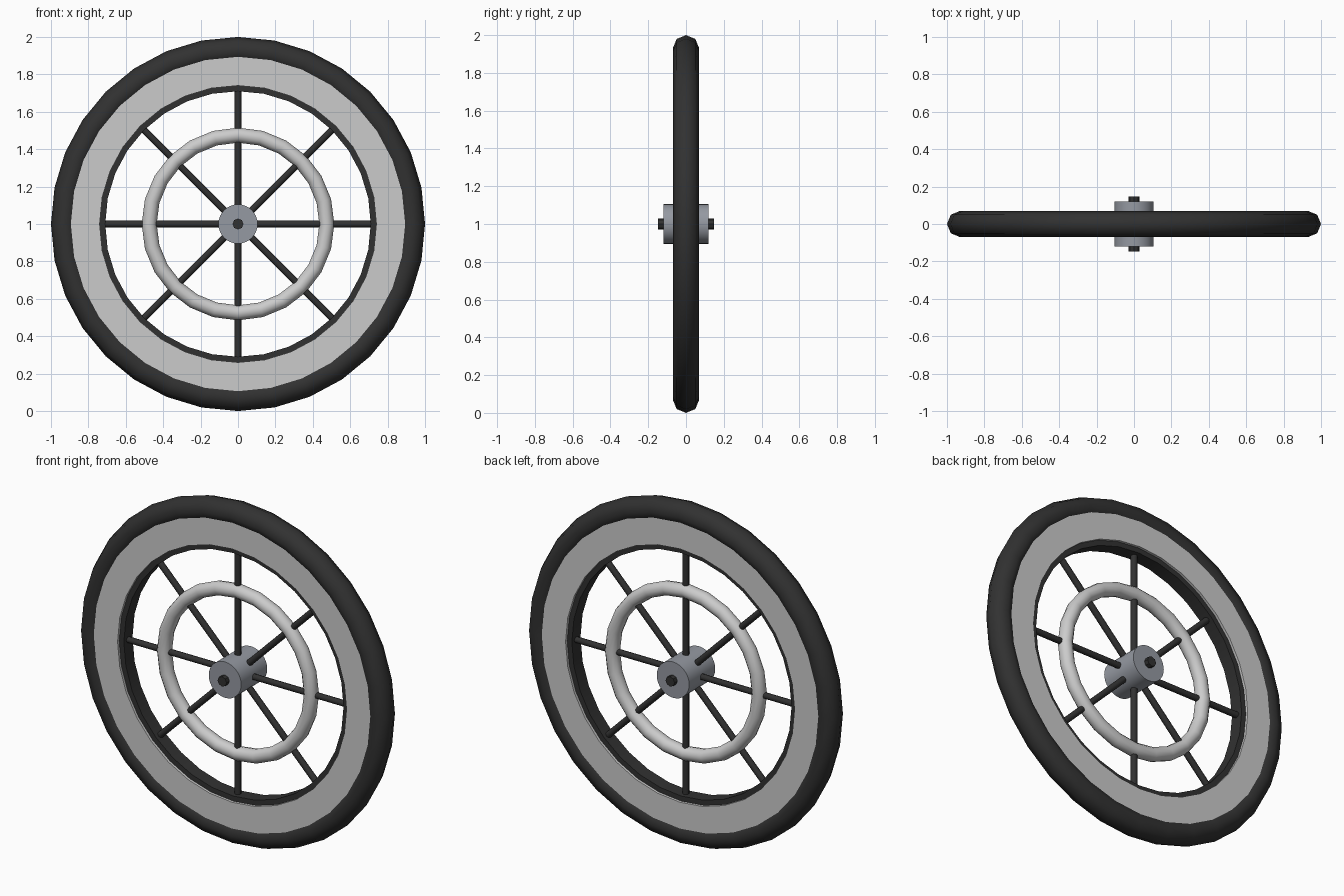
import bpy, bmesh, math
from mathutils import Matrix, Vector

if "Cube" in bpy.data.objects:
    bpy.data.objects.remove(bpy.data.objects["Cube"])

CENTRE = Vector((0, 0, 1))


def material(name, rgb):
    m = bpy.data.materials.new(name)
    m.diffuse_color = (*rgb, 1)
    m.use_nodes = True
    m.node_tree.nodes["Principled BSDF"].inputs["Base Color"].default_value = m.diffuse_color
    return m


BLACK = material("rubber_black", (0.031, 0.031, 0.031))
LIGHT = material("light_grey", (0.6, 0.6, 0.6))
STEEL = material("steel_grey", (0.30, 0.32, 0.36))


def finish(bm, name, mat, angle):
    bmesh.ops.remove_doubles(bm, verts=bm.verts, dist=1e-5)
    bmesh.ops.recalc_face_normals(bm, faces=bm.faces)
    me = bpy.data.meshes.new(name)
    bm.to_mesh(me)
    bm.free()
    me.materials.append(mat)
    ob = bpy.data.objects.new(name, me)
    ob.location = CENTRE
    bpy.context.collection.objects.link(ob)
    bpy.ops.object.select_all(action='DESELECT')
    ob.select_set(True)
    bpy.context.view_layer.objects.active = ob
    bpy.ops.object.shade_smooth_by_angle(angle=math.radians(angle))
    return ob


def lathe(name, profile, sides, mat, closed=True, angle=35):
    """Revolve an (r, y) profile around the wheel axis."""
    bm = bmesh.new()
    rings = []
    for i in range(sides):
        a = 2 * math.pi * i / sides
        rings.append([bm.verts.new((r * math.cos(a), y, r * math.sin(a))) for r, y in profile])
    n = len(profile)
    for i in range(sides):
        a, b = rings[i], rings[(i + 1) % sides]
        for j in range(n if closed else n - 1):
            k = (j + 1) % n
            loop = [a[j], a[k]]
            loop += [b[k]] if profile[k][0] > 0 else []
            loop += [b[j]] if profile[j][0] > 0 else []
            bm.faces.new(loop)
    return finish(bm, name, mat, angle)


def circle(major, minor, n):
    return [(major + minor * math.cos(2 * math.pi * k / n),
             minor * math.sin(2 * math.pi * k / n)) for k in range(n)]


def band(r0, r1, y):
    return [(r0, -y), (r1, -y), (r1, y), (r0, y)]


def drum(r, y):
    return [(0, -y), (r, -y), (r, y), (0, y)]


# Tyre, pale wheel ring and dark inner rim
lathe("tire", circle(0.93, 0.07, 8), 32, BLACK, angle=60)
lathe("wheel_ring", band(0.74, 0.9, 0.055), 32, LIGHT)
lathe("inner_rim", band(0.71, 0.745, 0.04), 32, BLACK)

# Round support ring across the spokes
lathe("support_ring", circle(0.475, 0.04, 12), 24, LIGHT, angle=60)

# Hub and axle
lathe("hub", drum(0.105, 0.12), 32, STEEL, closed=False)
lathe("axle", drum(0.029, 0.147), 8, BLACK, closed=False, angle=30)

# Spokes: four rods through the centre
for i in range(4):
    bm = bmesh.new()
    bmesh.ops.create_cone(bm, cap_ends=True, segments=8, radius1=0.018, radius2=0.018,
                          depth=1.44, matrix=Matrix.Rotation(i * math.pi / 4, 4, 'Y'))
    finish(bm, f"spoke_{i + 1}", BLACK, 60)
